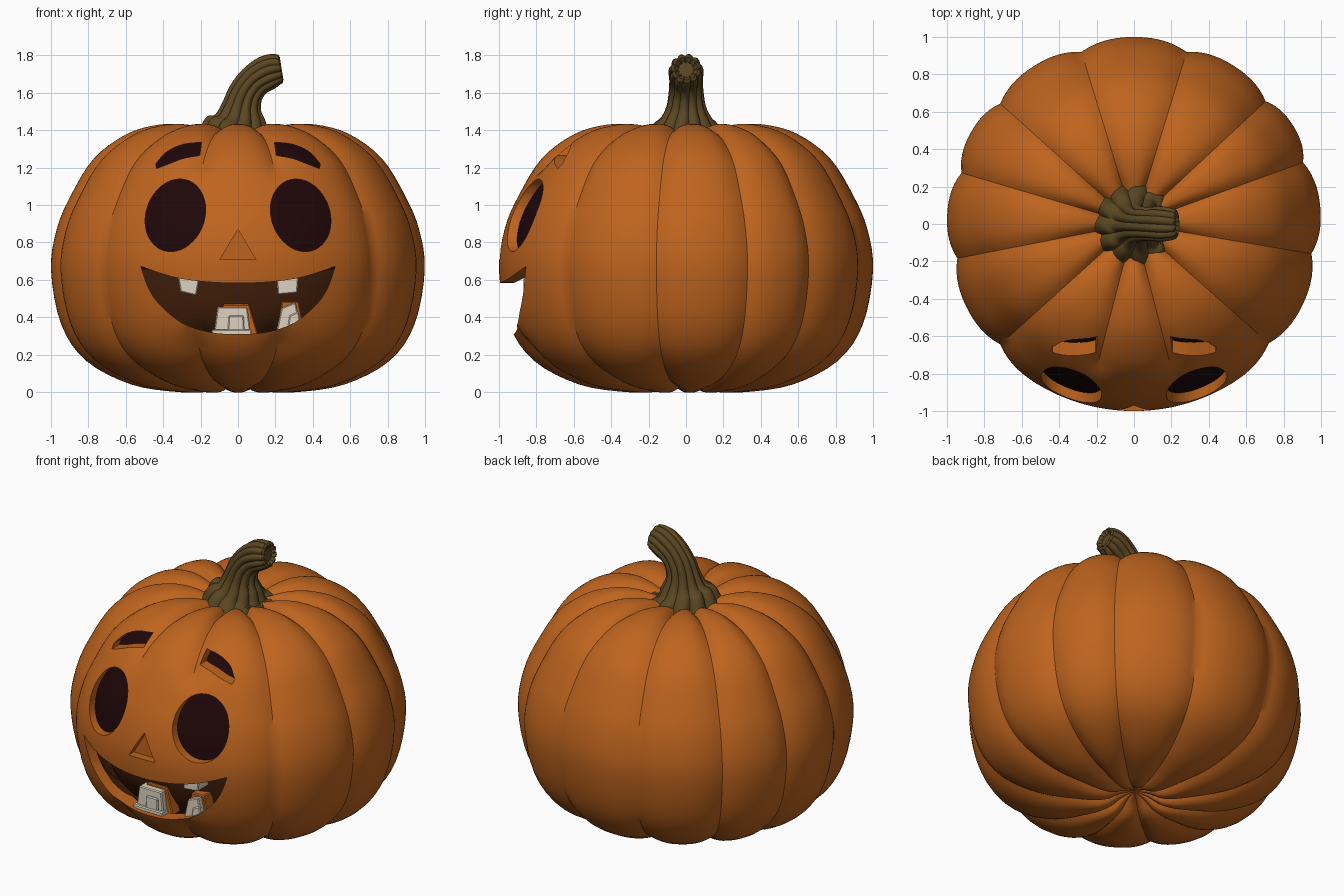
import bpy, bmesh, math
from mathutils import Vector

if "Cube" in bpy.data.objects:
    bpy.data.objects.remove(bpy.data.objects["Cube"])


def material(name, rgb):
    m = bpy.data.materials.new(name)
    m.diffuse_color = (*rgb, 1)
    m.use_nodes = True
    m.node_tree.nodes["Principled BSDF"].inputs["Base Color"].default_value = m.diffuse_color
    return m


ORANGE = material("pumpkin orange", (0.515, 0.127, 0.013))
MAROON = material("dark maroon", (0.013, 0.002, 0.0025))
BROWN = material("inner brown", (0.057, 0.014, 0.003))
STEM = material("stem brown", (0.103, 0.062, 0.016))
CREAM = material("tooth cream", (0.73, 0.65, 0.53))


def make_object(name, bm, mats):
    me = bpy.data.meshes.new(name)
    bm.to_mesh(me)
    bm.free()
    ob = bpy.data.objects.new(name, me)
    bpy.context.collection.objects.link(ob)
    for m in mats:
        me.materials.append(m)
    return ob


def activate(ob):
    bpy.ops.object.select_all(action='DESELECT')
    ob.select_set(True)
    bpy.context.view_layer.objects.active = ob


def smooth(ob, degrees=35):
    activate(ob)
    bpy.ops.object.shade_smooth_by_angle(angle=math.radians(degrees))


def spline(pts, steps):
    """Catmull-Rom curve through tuples of any length."""
    p = [Vector(q) for q in pts]
    out = []
    for i in range(len(p) - 1):
        a, b, c, d = p[max(i - 1, 0)], p[i], p[i + 1], p[min(i + 2, len(p) - 1)]
        for k in range(steps):
            t = k / steps
            out.append(0.5 * (2 * b + (c - a) * t + (2 * a - 5 * b + 4 * c - d) * t * t
                              + (3 * b - a - 3 * c + d) * t ** 3))
    return out + [p[-1]]


# --- ribbed pumpkin surface
PROFILE = spline([(0, .08), (.08, .055), (.18, .005), (.32, 0), (.57, .04), (.81, .165),
                  (.945, .36), (1, .65), (.97, .87), (.895, 1.05), (.77, 1.25), (.595, 1.38),
                  (.42, 1.43), (.28, 1.425), (.14, 1.385), (0, 1.36)], 4)
GROOVES = [-104.5, -75.5, -41.5, -9.5, 20, 43, 73, 107, 138, 163.5, 191, 222, 255.5]
PER_LOBE = 14


def groove_depth(r, z, groove):
    d = min(0.038, 0.2 * r)
    if groove in (-104.5, -75.5, 255.5):          # grooves fade out across the face
        k = min(1, max(0, (abs(z - 0.74) - 0.38) / 0.13))
        d *= k * k * (3 - 2 * k)
    return d


def add_pumpkin(bm, sr, sz, inward=False):
    def place(r, z, a):
        return bm.verts.new((sr * r * math.cos(a), sr * r * math.sin(a), 0.7 + (z - 0.7) * sz))
    rings = []
    for i in range(1, len(PROFILE) - 1):
        r, z = PROFILE[i]
        tan = (PROFILE[i + 1] - PROFILE[i - 1]).normalized()
        ring = []
        for g0, g1 in zip(GROOVES, GROOVES[1:]):
            for k in range(PER_LOBE):
                u = k / PER_LOBE
                d = groove_depth(r, z, g0 if u < .5 else g1) * abs(2 * u - 1) ** 2.6
                ring.append(place(r - tan.y * d, z + tan.x * d, math.radians(g0 + (g1 - g0) * u)))
        rings.append(ring)
    low, high = place(*PROFILE[0], 0), place(*PROFILE[-1], 0)
    n = len(rings[0])
    faces = []
    for j in range(n):
        k = (j + 1) % n
        faces.append((low, rings[0][k], rings[0][j]))
        faces.append((rings[-1][j], rings[-1][k], high))
        for a, b in zip(rings, rings[1:]):
            faces.append((a[j], a[k], b[k], b[j]))
    for f in faces:
        face = bm.faces.new(f[::-1] if inward else f)
        if sr < 1:                           # interior: maroon above, brown below
            face.material_index = 1 if face.calc_center_median().z > 0.66 else 2


bm = bmesh.new()
add_pumpkin(bm, 1, 1)
add_pumpkin(bm, .93, .9, inward=True)
shell = make_object("pumpkin_shell", bm, [ORANGE, MAROON, BROWN])

bm = bmesh.new()
add_pumpkin(bm, .84, .88)
core = make_object("dark_inside", bm, [ORANGE, MAROON, BROWN])
smooth(core)

# --- dark backing just behind the eyes and brows
bm = bmesh.new()
add_pumpkin(bm, .95, .945)
far = []
for f in bm.faces:
    c = f.calc_center_median()
    if c.y > -.4 or not .13 < abs(c.x) < .6 or not .71 < c.z < 1.37:
        far.append(f)
bmesh.ops.delete(bm, geom=far, context='FACES')
smooth(make_object("eye_backing", bm, [ORANGE, MAROON, BROWN]))

# --- carved face: prisms cut along y
cut = bmesh.new()


def prism(outline, back):
    front = [cut.verts.new((x, -1.3, z)) for x, z in outline]
    f = cut.faces.new(front)
    geo = bmesh.ops.extrude_face_region(cut, geom=[f])['geom']
    for v in geo:
        if isinstance(v, bmesh.types.BMVert):
            v.co.y = back


brow = spline([(.195, 1.335), (.29, 1.325), (.38, 1.285), (.44, 1.22)], 4) + \
    spline([(.435, 1.195), (.37, 1.22), (.29, 1.25), (.205, 1.265)], 4)
for s in (-1, 1):
    prism([(s * (.335 + .16 * math.cos(t) - .025 * math.sin(t)), .945 + .194 * math.sin(t))
           for t in [i * math.tau / 40 for i in range(40)]], -.5)
    prism([(s * p.x, p.y) for p in brow], -.5)
prism([(-.095, .71), (.095, .71), (0, .87)], -.945)
half = [(0, .31), (.15, .32), (.30, .37), (.42, .47), (.48, .56), (.52, .672)]
lower = spline([(-x, z) for x, z in half[::-1]] + half[1:], 4)
upper = spline([(.52, .672), (.3, .605), (0, .582), (-.3, .605), (-.52, .672)], 5)
prism([tuple(p) for p in lower + upper[1:-1]], -.5)
bmesh.ops.recalc_face_normals(cut, faces=cut.faces)
cutter = make_object("face_cutter", cut, [ORANGE])
cutter.hide_render = True

mod = shell.modifiers.new("carve", 'BOOLEAN')
mod.operation = 'DIFFERENCE'
mod.solver = 'EXACT'
mod.object = cutter
activate(shell)
bpy.ops.object.modifier_apply(modifier=mod.name)
bpy.data.objects.remove(cutter)
smooth(shell)


# --- teeth: tapered blocks (bottom width, top width)
def block(name, x, z0, z1, w0, w1, y0, y1, mat, tilt=0):
    bm = bmesh.new()
    bmesh.ops.create_cube(bm, size=1)
    for v in bm.verts:
        up = v.co.z > 0
        v.co = (x + v.co.x * (w1 if up else w0),
                y1 if v.co.y > 0 else y0,
                (z1 if up else z0) + tilt * v.co.x)
    bmesh.ops.bevel(bm, geom=bm.edges[:], offset=.006, segments=1, affect='EDGES')
    return make_object(name, bm, [mat])


block("upper_tooth_left", -.265, .525, .625, .085, .12, -.87, -.76, CREAM, -.02)
block("upper_tooth_right", .265, .525, .625, .105, .12, -.87, -.76, CREAM, .01)
block("lower_tooth_middle", -.03, .305, .455, .20, .16, -.87, -.77, CREAM)
block("lower_tooth_middle_step", -.01, .32, .41, .09, .08, -.882, -.86, CREAM)
block("lower_tooth_middle_foot", -.035, .305, .335, .22, .21, -.89, -.80, CREAM)
block("lower_tooth_right", .27, .34, .465, .13, .075, -.855, -.75, CREAM, .03)
block("lower_tooth_right_step", .30, .35, .42, .07, .05, -.865, -.84, CREAM, .02)
block("gum_middle", -.01, .30, .47, .24, .14, -.83, -.75, ORANGE)
block("gum_right", .28, .33, .485, .15, .09, -.82, -.73, ORANGE)

# --- fluted, bent stem: path of (x, z, radius)
path = spline([(0, 1.35, .235), (0, 1.41, .195), (.01, 1.455, .145), (.018, 1.52, .108),
               (.04, 1.595, .094), (.085, 1.66, .09), (.14, 1.70, .094),
               (.185, 1.72, .09), (.225, 1.728, .078)], 4)
SEG, FLUTES = 88, 11
bm = bmesh.new()
rings = []


def stem_ring(p, direction, scale, twist):
    side = Vector((direction.y, 0, -direction.x))
    ring = []
    for j in range(SEG):
        a = j * math.tau / SEG
        r = p.z * scale * (.86 + .15 * abs(math.sin(FLUTES * a / 2)) ** .8)
        b = a + twist
        ring.append(bm.verts.new(Vector((p.x, 0, p.y)) + side * r * math.cos(b)
                                 + Vector((0, r * math.sin(b), 0))))
    rings.append(ring)


for i, p in enumerate(path):
    d = path[min(i + 1, len(path) - 1)] - path[max(i - 1, 0)]
    d = Vector((d.x, d.y)).normalized()
    stem_ring(p, d, 1, .012 * i)
tip = path[-1].copy()
stem_ring(tip + Vector((.008, .003, 0)), d, .8, .012 * i)      # rim of the cut end
stem_ring(tip - Vector((.012, .004, 0)), d, .55, .012 * i)     # hollow in the cut end
for a, b in zip(rings, rings[1:]):
    for j in range(SEG):
        k = (j + 1) % SEG
        bm.faces.new((a[j], a[k], b[k], b[j]))
bm.faces.new(rings[-1])
bm.faces.new(rings[0][::-1])
bmesh.ops.recalc_face_normals(bm, faces=bm.faces)
smooth(make_object("stem", bm, [STEM]))
